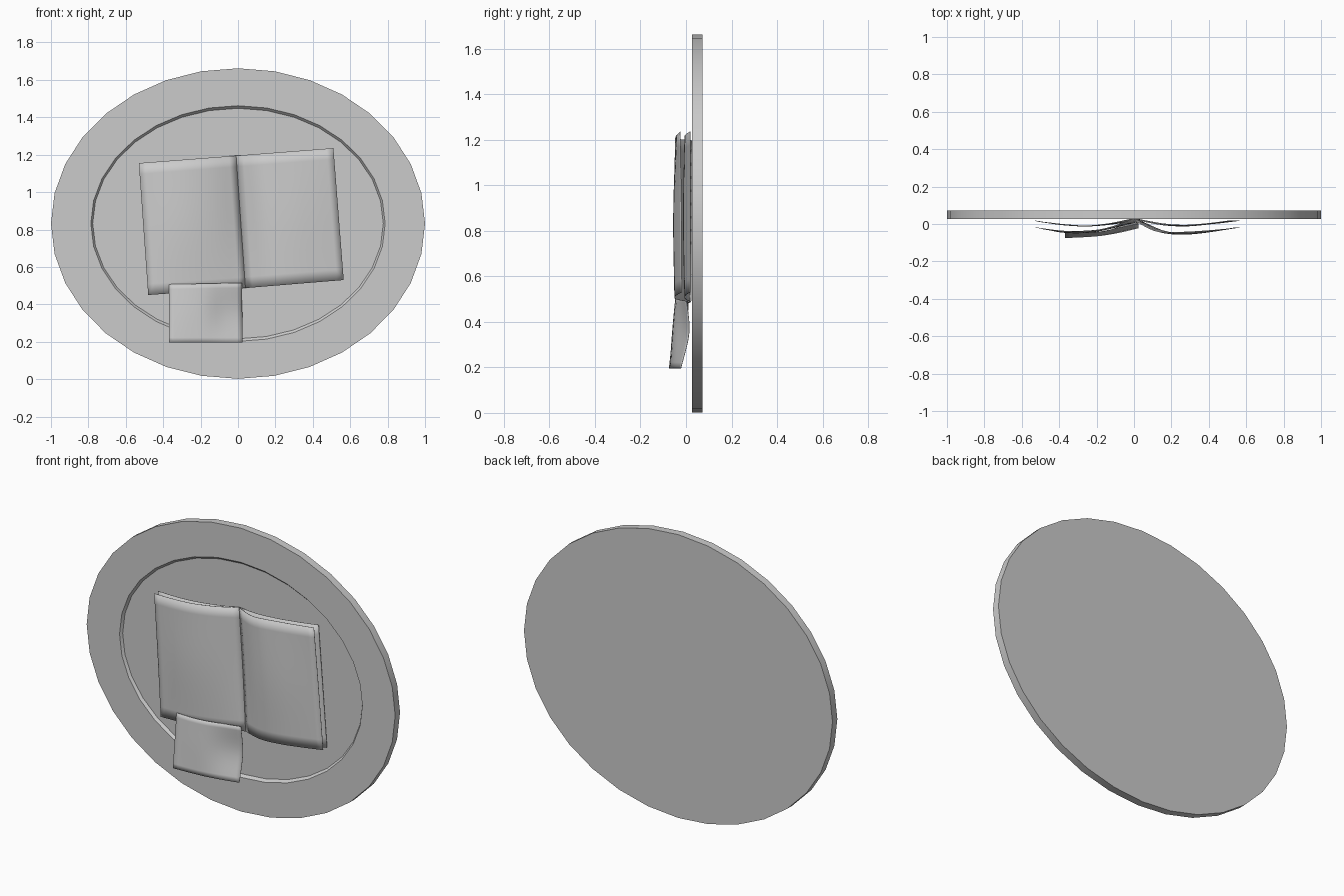
import bpy, bmesh, math

if "Cube" in bpy.data.objects:
    bpy.data.objects.remove(bpy.data.objects["Cube"])

CZ = 0.832  # height of the plate centre


def finish(name, bm, angle=30):
    bmesh.ops.recalc_face_normals(bm, faces=bm.faces[:])
    me = bpy.data.meshes.new(name)
    bm.to_mesh(me)
    bm.free()
    ob = bpy.data.objects.new(name, me)
    bpy.context.collection.objects.link(ob)
    bpy.ops.object.select_all(action='DESELECT')
    ob.select_set(True)
    bpy.context.view_layer.objects.active = ob
    bpy.ops.object.shade_smooth_by_angle(angle=math.radians(angle))
    return ob


def oval_plate(name, rings, n=32):
    """Loft elliptical rings (rx, rz, y), capping the first and last."""
    bm = bmesh.new()
    loops = [[bm.verts.new((rx * math.cos(2 * math.pi * i / n), y,
                            CZ + rz * math.sin(2 * math.pi * i / n)))
              for i in range(n)] for rx, rz, y in rings]
    for a, b in zip(loops, loops[1:]):
        for i in range(n):
            j = (i + 1) % n
            bm.faces.new((a[i], a[j], b[j], b[i]))
    bm.faces.new(loops[0])
    bm.faces.new(loops[-1])
    return finish(name, bm)


def spline(vals, t):
    """Catmull-Rom through evenly spaced values."""
    n = len(vals) - 1
    i = min(int(t * n), n - 1)
    f = t * n - i
    p1, p2 = vals[i], vals[i + 1]
    p0 = vals[i - 1] if i > 0 else 2 * p1 - p2
    p3 = vals[i + 2] if i + 2 <= n else 2 * p2 - p1
    return p1 + 0.5 * f * (p2 - p0 + f * (2 * p0 - 5 * p1 + 4 * p2 - p3
                                          + f * (3 * (p1 - p2) + p3 - p0)))


def sheet(name, corners, depth, nu=14, nv=12):
    """Curved paper: corners (x, z) as TL, TR, BL, BR; depth rows run top to bottom."""
    tl, tr, bl, br = corners
    bm = bmesh.new()
    grid = []
    for j in range(nv + 1):
        v = j / nv
        row = []
        for i in range(nu + 1):
            u = i / nu
            x, z = [(1 - v) * ((1 - u) * tl[k] + u * tr[k])
                    + v * ((1 - u) * bl[k] + u * br[k]) for k in (0, 1)]
            y = spline([spline(r, u) for r in depth], v)
            row.append(bm.verts.new((x, y, z)))
        grid.append(row)
    for j in range(nv):
        for i in range(nu):
            bm.faces.new((grid[j][i], grid[j + 1][i],
                          grid[j + 1][i + 1], grid[j][i + 1]))
    ob = finish(name, bm, 40)
    mod = ob.modifiers.new("thickness", 'SOLIDIFY')
    mod.thickness = 0.002
    mod.offset = 0
    return ob


# Oval plate with a shallow recessed centre
oval_plate("oval_plate", [(1.0, 0.83, 0.072), (1.0, 0.83, 0.027),
                          (0.787, 0.630, 0.027), (0.777, 0.616, 0.042)])

# Open book: front page and back cover on each side of the spine
spine_top, spine_bottom = (-0.01, 1.195), (0.04, 0.487)
right = [spine_top, (0.51, 1.235), spine_bottom, (0.565, 0.53)]
left = [spine_top, (-0.53, 1.155), spine_bottom, (-0.48, 0.45)]

sheet("right_page", right, [[.025, -.040, -.043, -.036, -.025],
                            [.024, -.044, -.055, -.042, -.020],
                            [.014, -.040, -.050, -.038, -.018]])
sheet("left_page", left, [[.025, -.020, -.040, -.035, -.018],
                          [.024, -.022, -.046, -.046, -.022],
                          [.014, -.015, -.034, -.038, -.029]])
sheet("right_cover", right, [[.028, .000, -.006, .002, .018],
                             [.028, -.004, -.012, .000, .018],
                             [.022, .000, -.006, .002, .018]])
sheet("left_cover", left, [[.028, .002, -.010, -.002, .018],
                           [.028, .000, -.012, -.006, .012],
                           [.022, .002, -.010, -.004, .010]])

# Loose note overlapping the lower edge of the book
sheet("loose_note", [(-0.37, 0.507), (0.02, 0.515), (-0.37, 0.196), (0.025, 0.196)],
      [[-.040, -.046, -.040, -.020, .000],
       [-.057, -.060, -.050, -.015, .014],
       [-.074, -.070, -.062, -.045, -.022]])
